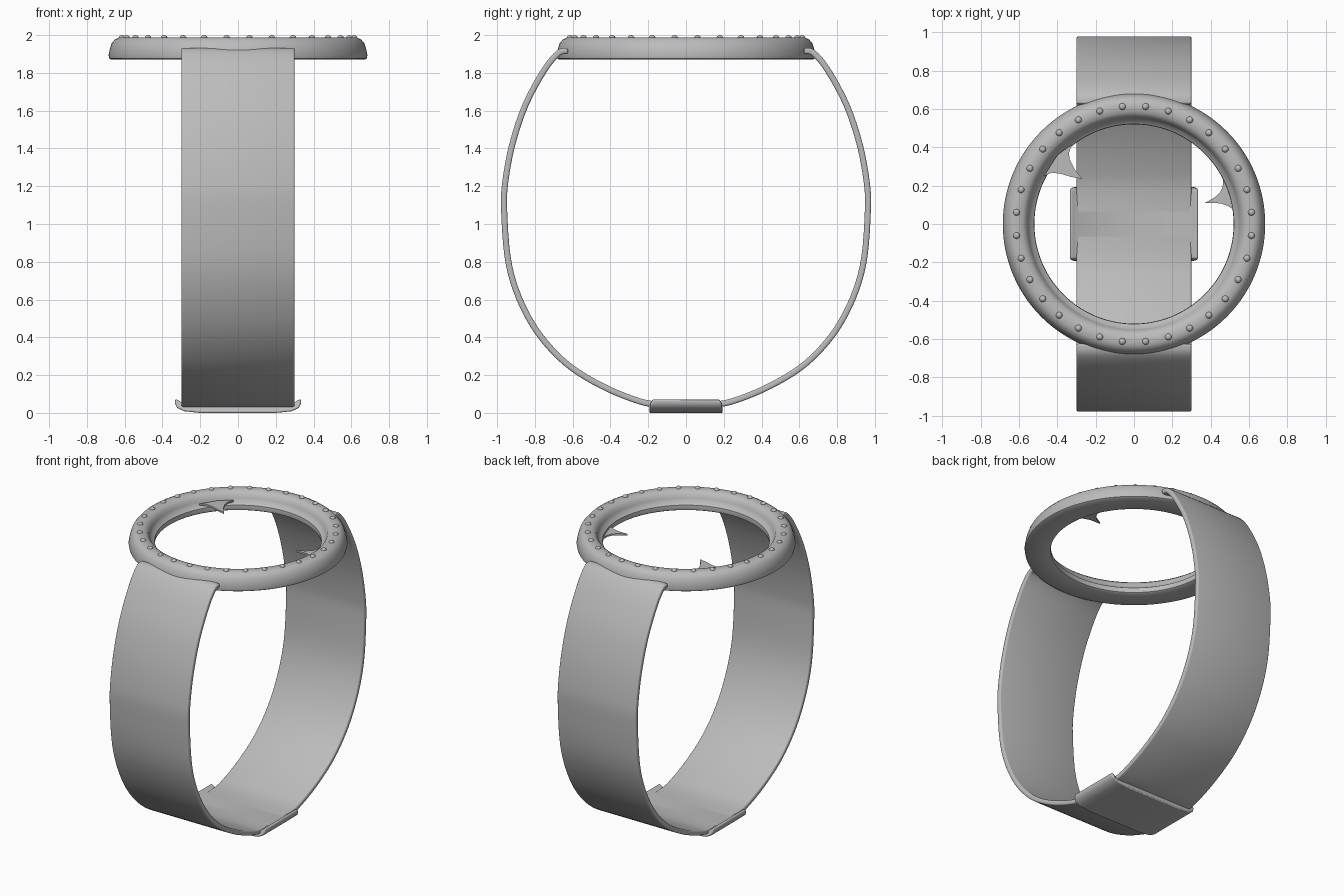
import bpy, bmesh, math
from mathutils import Vector, Matrix

cube = bpy.data.objects.get("Cube")
if cube:
    bpy.data.objects.remove(cube)

grey = bpy.data.materials.new("plain_grey")
grey.use_nodes = True
grey.diffuse_color = (0.5, 0.5, 0.5, 1)
grey.node_tree.nodes["Principled BSDF"].inputs["Base Color"].default_value = (0.5, 0.5, 0.5, 1)


def finish(name, bm, angle=40, bevel=0, thickness=0):
    """Turn a bmesh into a smooth-shaded object with optional modifiers."""
    bmesh.ops.recalc_face_normals(bm, faces=bm.faces)
    mesh = bpy.data.meshes.new(name)
    bm.to_mesh(mesh)
    bm.free()
    mesh.materials.append(grey)
    ob = bpy.data.objects.new(name, mesh)
    bpy.context.collection.objects.link(ob)
    if thickness:
        mod = ob.modifiers.new("thickness", 'SOLIDIFY')
        mod.thickness = thickness
        mod.offset = 0
    if bevel:
        mod = ob.modifiers.new("rounding", 'BEVEL')
        mod.width = bevel
        mod.segments = 3
        mod.limit_method = 'ANGLE'
        mod.angle_limit = math.radians(40)
    bpy.ops.object.select_all(action='DESELECT')
    ob.select_set(True)
    bpy.context.view_layer.objects.active = ob
    bpy.ops.object.shade_smooth_by_angle(angle=math.radians(angle))
    return ob


def spline(points, steps=4):
    """Smooth path through the given points."""
    p = [Vector(q) for q in points]
    p = [2 * p[0] - p[1]] + p + [2 * p[-1] - p[-2]]
    out = []
    for a, b, c, d in zip(p, p[1:], p[2:], p[3:]):
        for i in range(steps):
            t = i / steps
            out.append(0.5 * (2 * b + (c - a) * t + (2 * a - 5 * b + 4 * c - d) * t ** 2
                              + (3 * b - a - 3 * c + d) * t ** 3))
    return out + [p[-2]]


def prism(outline, offset):
    """Extrude a closed outline along an offset."""
    bm = bmesh.new()
    face = bm.faces.new([bm.verts.new(v) for v in outline])
    ext = bmesh.ops.extrude_face_region(bm, geom=[face])
    moved = [v for v in ext["geom"] if isinstance(v, bmesh.types.BMVert)]
    bmesh.ops.translate(bm, verts=moved, vec=offset)
    return bm


# Bezel: a lathed ring with a rounded top and a stepped inner lip
profile = [(.535, 1.87), (.523, 1.877), (.52, 1.89), (.522, 1.91), (.545, 1.925),
           (.552, 1.945), (.562, 1.968), (.58, 1.983), (.605, 1.988), (.632, 1.987),
           (.652, 1.977), (.668, 1.958), (.678, 1.93), (.685, 1.895), (.682, 1.877), (.67, 1.87)]
bm = bmesh.new()
SEG = 128
rings = []
for i in range(SEG):
    a = math.tau * i / SEG
    rings.append([bm.verts.new((r * math.cos(a), r * math.sin(a), z)) for r, z in profile])
for i in range(SEG):
    r0, r1 = rings[i], rings[(i + 1) % SEG]
    for j in range(len(profile)):
        k = (j + 1) % len(profile)
        bm.faces.new((r0[j], r1[j], r1[k], r0[k]))
finish("bezel", bm, 45)

# Small studs around the bezel top
bm = bmesh.new()
STUDS = 32
for i in range(STUDS):
    place = (Matrix.Rotation(math.tau * (i + 0.5) / STUDS, 4, 'Z')
             @ Matrix.Translation((.616, 0, 1.984)) @ Matrix.Diagonal((.018, .018, .016, 1)))
    bmesh.ops.create_uvsphere(bm, u_segments=16, v_segments=8, radius=1, matrix=place)
finish("bezel_studs", bm, 60)

# Strap: one long ribbon looping below the bezel, mirrored front to back
half = [(.625, 1.918), (.675, 1.905), (.75, 1.815), (.85, 1.63), (.92, 1.42), (.957, 1.22),
        (.963, 1.08), (.945, .83), (.9, .65), (.82, .48), (.72, .345), (.6, .235),
        (.45, .145), (.3, .08), (.18, .047), (0, .038)]
path = spline(half + [(-y, z) for y, z in reversed(half[:-1])])
bm = bmesh.new()
rows = [[bm.verts.new((x, p.x, p.y)) for x in (-.3, .3)] for p in path]
for a, b in zip(rows, rows[1:]):
    bm.faces.new((a[0], a[1], b[1], b[0]))
finish("strap", bm, 40, bevel=.01, thickness=.032)

# Clasp: a shallow tray with upturned sides under the strap
side = [(.2, .003), (.285, .012), (.322, .03), (.335, .055), (.333, .075), (.315, .07),
        (.3, .058)]
section = side + [(-x, z) for x, z in reversed(side)]
bm = prism([(x, -.195, z) for x, z in section], (0, .39, 0))
for v in bm.verts:  # tapered upper rim
    if v.co.z > .05:
        v.co.y *= .93
bmesh.ops.translate(bm, verts=bm.verts, vec=(0, 0, -.003))
finish("clasp", bm, 40, bevel=.008)

# Two curved pointers growing inward from the bezel lip
pointers = {
    "left_side_pointer": (1.93, [(-.47, .25), (-.43, .268), (-.38, .262), (-.33, .246), (-.27, .235),
                                 (-.31, .285), (-.335, .335), (-.34, .37), (-.325, .415), (-.4, .36)]),
    "right_side_pointer": (1.885, [(.525, .07), (.49, .095), (.45, .108), (.37, .11), (.42, .138),
                                   (.45, .165), (.463, .195), (.465, .24), (.5, .18)]),
}
for name, (z, outline) in pointers.items():
    bm = prism([(x, y, z) for x, y in outline], (0, 0, .012))
    finish(name, bm, 30)
